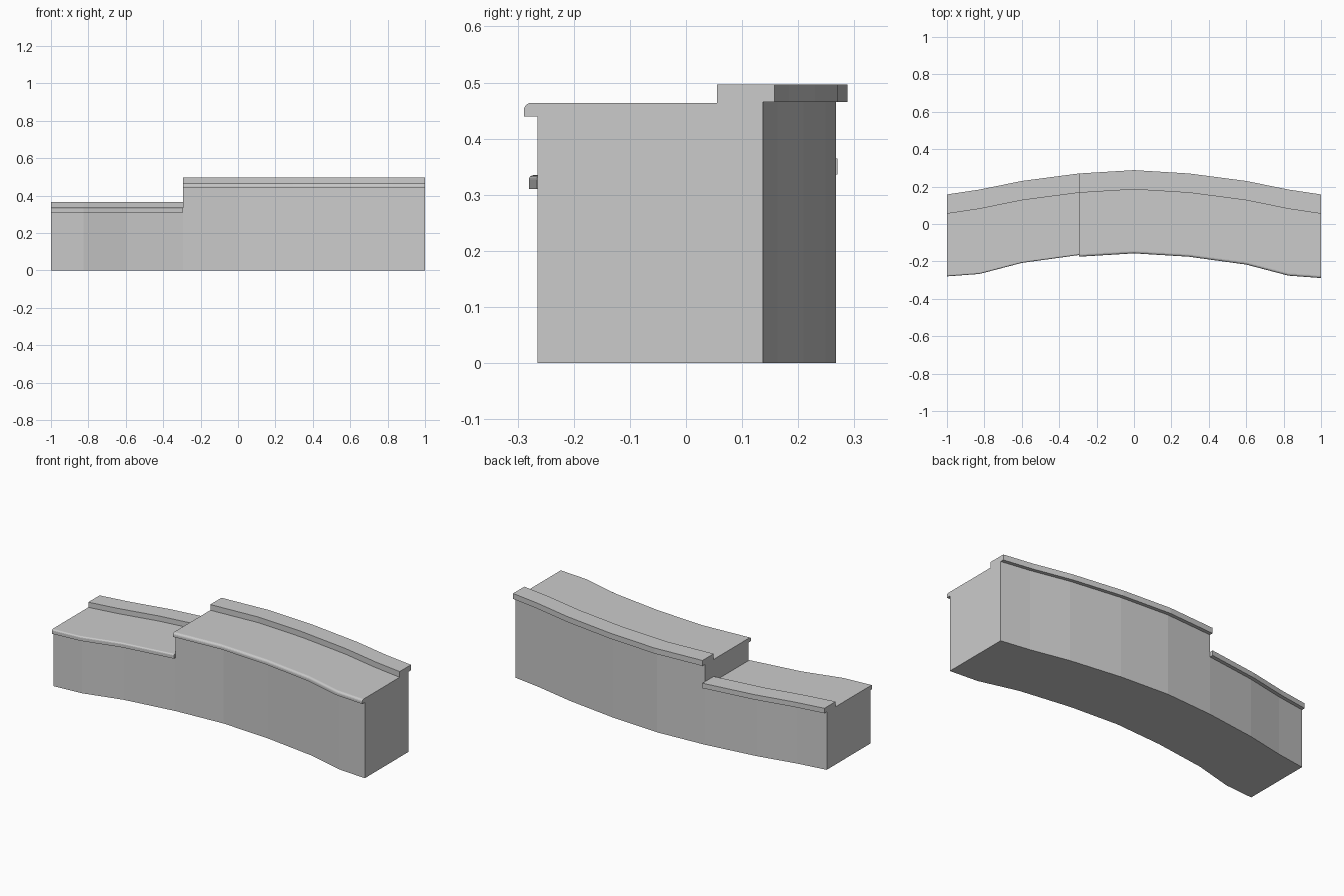
import bpy, bmesh, math

if "Cube" in bpy.data.objects:
    bpy.data.objects.remove(bpy.data.objects["Cube"])

# Bend of the wall: (x, back edge shift, front edge shift) relative to the middle
HALF = [(0.295, -0.018, -0.018), (0.6, -0.058, -0.060),
        (0.826, -0.104, -0.119), (1.0, -0.130, -0.132)]
STATIONS = ([(-x, b, f) for x, b, f in reversed(HALF)] + [(0, 0, 0)] + HALF)

BODY_FRONT, BODY_BACK = -0.133, 0.267
LIP_BACK, STEP = 0.288, 0.185


def profile(platform, curb, nose, overhang, radius):
    """Cross-section as (y, z, is_back), with a rounded front nosing."""
    tip = BODY_FRONT - overhang
    pts = [(BODY_BACK, 0, True), (BODY_BACK, platform + 0.001, True),
           (LIP_BACK, platform + 0.001, True), (LIP_BACK, curb, True),
           (STEP, curb, True), (STEP, platform, True)]
    for i in range(5):
        a = math.pi / 2 * (1 + i / 4)
        pts.append((tip + radius + radius * math.cos(a),
                    platform - radius + radius * math.sin(a), False))
    pts += [(tip, nose, False), (BODY_FRONT, nose, False), (BODY_FRONT, 0, False)]
    return pts


def wall_section(name, section, stations):
    """Loft the cross-section through the bend stations and cap both ends."""
    bm = bmesh.new()
    rings = [[bm.verts.new((x, y + (b if back else f), z)) for y, z, back in section]
             for x, b, f in stations]
    n = len(section)
    for r, s in zip(rings, rings[1:]):
        for i in range(n):
            j = (i + 1) % n
            bm.faces.new((r[i], r[j], s[j], s[i]))
    bm.faces.new(rings[0])
    bm.faces.new(rings[-1])
    bmesh.ops.recalc_face_normals(bm, faces=bm.faces)
    mesh = bpy.data.meshes.new(name)
    bm.to_mesh(mesh)
    bm.free()
    obj = bpy.data.objects.new(name, mesh)
    bpy.context.collection.objects.link(obj)
    return obj


# Low left step and tall right step share the station at x = -0.295
wall_section("low_step", profile(0.335, 0.365, 0.31, 0.015, 0.008), STATIONS[:4])
wall_section("high_step", profile(0.464, 0.497, 0.44, 0.024, 0.013), STATIONS[3:])
